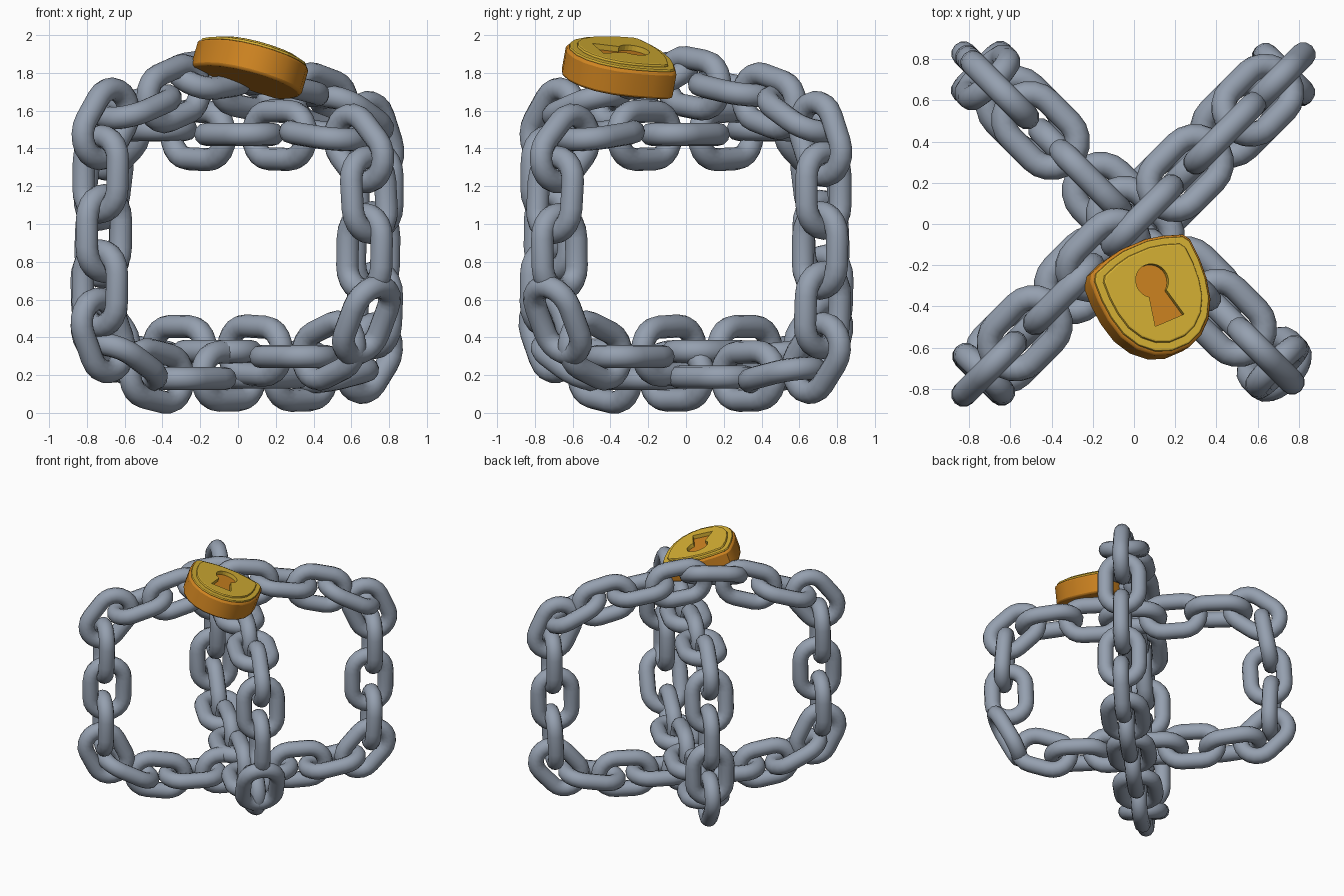
import bpy, bmesh, math
from mathutils import Vector, Matrix

if "Cube" in bpy.data.objects:
    bpy.data.objects.remove(bpy.data.objects["Cube"])


def material(name, rgb):
    m = bpy.data.materials.new(name)
    m.diffuse_color = (*rgb, 1)
    m.use_nodes = True
    m.node_tree.nodes["Principled BSDF"].inputs["Base Color"].default_value = m.diffuse_color
    return m


STEEL = material("blue grey steel", (0.30, 0.35, 0.43))
ORANGE = material("orange brass", (0.62, 0.23, 0.015))
GOLD = material("yellow gold", (0.68, 0.44, 0.035))


def finish(bm, name, mat, angle=35):
    bmesh.ops.recalc_face_normals(bm, faces=bm.faces)
    me = bpy.data.meshes.new(name)
    bm.to_mesh(me)
    bm.free()
    ob = bpy.data.objects.new(name, me)
    bpy.context.collection.objects.link(ob)
    me.materials.append(mat)
    if angle:
        bpy.ops.object.select_all(action='DESELECT')
        ob.select_set(True)
        bpy.context.view_layer.objects.active = ob
        bpy.ops.object.shade_smooth_by_angle(angle=math.radians(angle))
    return ob


# ---- chain links: round tube swept along a stadium ----
TUBE, BEND, HALF = 0.061, 0.127, 0.074   # tube radius, end radius, half straight part


def add_link(bm, centre, along, across):
    normal = along.cross(across)
    rings = []
    for end in (1, -1):
        for i in range(11):
            a = math.radians(-90 + 18 * i) + (0 if end == 1 else math.pi)
            out = along * math.cos(a) + across * math.sin(a)
            p = centre + along * HALF * end + out * BEND
            rings.append([bm.verts.new(p + TUBE * (out * math.cos(t) + normal * math.sin(t)))
                          for t in (math.tau * k / 12 for k in range(12))])
    for i, r in enumerate(rings):
        q = rings[(i + 1) % len(rings)]
        for k in range(12):
            bm.faces.new((r[k], r[(k + 1) % 12], q[(k + 1) % 12], q[k]))


def chain(name, upright, side, overrides={}, rolls={}):
    """upright: (x, z) centres of links lying in the loop plane; cross links go between."""
    n = len(upright)
    pts = []
    for i in range(n):
        p0, p1, p2, p3 = (Vector(upright[(i + k) % n]) for k in (-1, 0, 1, 2))
        mid = (9 * (p1 + p2) - p0 - p3) / 16
        pts += [p1, Vector(overrides.get(i, mid))]
    pts = [Vector((p.x, side * p.x, p.y)) for p in pts]
    plane_normal = Vector((1, -side, 0)).normalized()
    bm = bmesh.new()
    for i, p in enumerate(pts):
        along = (pts[(i + 1) % len(pts)] - pts[i - 1]).normalized()
        across = plane_normal.cross(along) if i % 2 == 0 else plane_normal
        if i in rolls:
            across = Matrix.Rotation(math.radians(rolls[i]), 3, along) @ across
        add_link(bm, p, along, across)
    return finish(bm, name, STEEL, 60)


# loop running from front left to back right, passing on top; one link rolls up behind the lock
chain("upper_chain_loop",
      [(-.70, 1.53), (-.34, 1.69), (.04, 1.745), (.44, 1.65), (.71, 1.45), (.71, .86),
       (.69, .29), (.33, .195), (-.05, .195), (-.43, .195), (-.715, .41), (-.71, .95)], 1,
      {0: (-.53, 1.62), 1: (-.15, 1.79), 6: (.51, .20)}, {3: 30})
# loop running from back left to front right
chain("lower_chain_loop",
      [(-.65, 1.46), (-.21, 1.47), (.22, 1.47), (.64, 1.40), (.67, .85), (.48, .33),
       (.09, .33), (-.31, .33), (-.70, .40), (-.715, .92)], -1, {4: (.68, .49)})

# ---- padlock, built flat and then tilted into place ----
n = Vector((.29, .18, 1)).normalized()
yaw = math.radians(24)
u = Vector((math.cos(yaw), math.sin(yaw), 0))
u = (u - n * u.dot(n)).normalized()
PLACE = Matrix((u, n.cross(u), n)).transposed().to_4x4()
PLACE.translation = (.085, -.335, 1.843)

half = [(.07, .25), (.16, .232), (.255, .2), (.278, .165), (.283, .06), (.275, -.04),
        (.25, -.14), (.2, -.225), (.13, -.285), (.05, -.315)]
SHIELD = half + [(-x, y) for x, y in reversed(half)]


def slab(name, outline, z0, z1, mat, bevel=0, angle=35):
    bm = bmesh.new()
    f = bm.faces.new([bm.verts.new((x, y, z0)) for x, y in outline])
    ext = bmesh.ops.extrude_face_region(bm, geom=[f])
    bmesh.ops.translate(bm, vec=(0, 0, z1 - z0),
                        verts=[v for v in ext['geom'] if isinstance(v, bmesh.types.BMVert)])
    ob = finish(bm, name, mat, angle)
    ob.matrix_world = PLACE
    if bevel:
        b = ob.modifiers.new("soft edge", 'BEVEL')
        b.width, b.segments, b.limit_method = bevel, 2, 'ANGLE'
        b.angle_limit = math.radians(50)
    return ob


def scaled(k):
    return [(x * k, y * k) for x, y in SHIELD]


slab("lock_body", SHIELD, -.095, .055, ORANGE, .015)
rim = slab("lock_rim_plate", scaled(.95), .05, .07, GOLD, .008, 0)
face = slab("lock_face_plate", scaled(.82), .06, .085, GOLD, .01, 0)

# keyhole recess: round top with a flared slot
arc = [(.083 * math.cos(a), .05 + .083 * math.sin(a))
       for a in (math.radians(-55 + 290 * i / 20) for i in range(21))]
keyhole = arc + [(-.08, -.16), (.08, -.16)]
cutter = slab("keyhole_cutter", keyhole, .03, .12, ORANGE, 0, 0)
cutter.hide_render = True
cutter.hide_viewport = True
for ob in (rim, face):
    m = ob.modifiers.new("keyhole", 'BOOLEAN')
    m.operation, m.object, m.solver = 'DIFFERENCE', cutter, 'EXACT'
